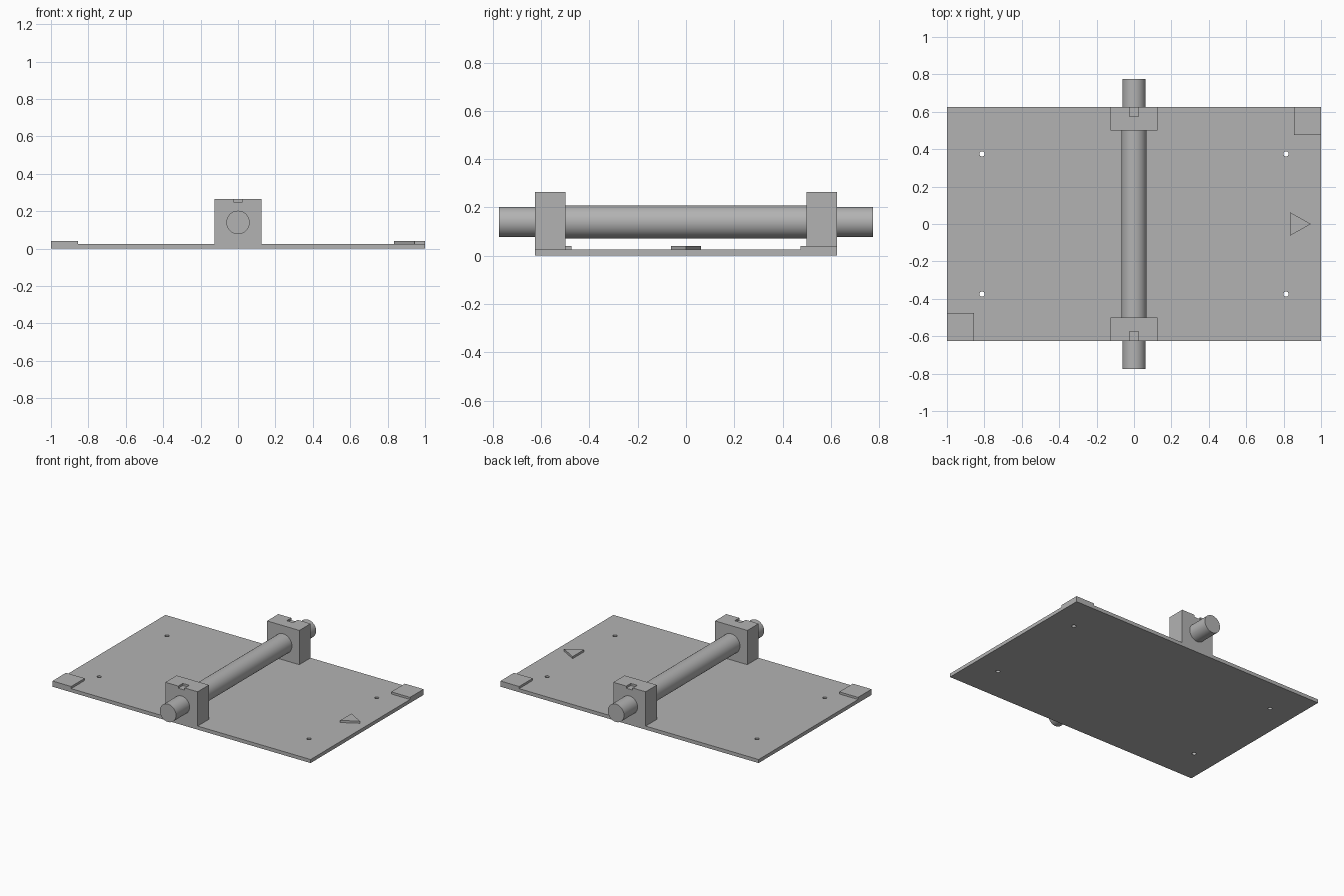
import bpy, bmesh, math
from mathutils import Matrix, Vector

cube = bpy.data.objects.get("Cube")
if cube:
    bpy.data.objects.remove(cube, do_unlink=True)

grey = bpy.data.materials.new("plain grey")
grey.use_nodes = True
grey.diffuse_color = (0.45, 0.45, 0.45, 1)
grey.node_tree.nodes["Principled BSDF"].inputs["Base Color"].default_value = grey.diffuse_color

PLATE_TOP, PAD_TOP, BLOCK_TOP = 0.025, 0.04, 0.265
HALF_Y, SHAFT_Z = 0.625, 0.14


def finish(name, bm):
    bmesh.ops.recalc_face_normals(bm, faces=bm.faces)
    mesh = bpy.data.meshes.new(name)
    bm.to_mesh(mesh)
    bm.free()
    mesh.materials.append(grey)
    obj = bpy.data.objects.new(name, mesh)
    bpy.context.collection.objects.link(obj)
    return obj


def box(name, low, high):
    low, high = Vector(low), Vector(high)
    bm = bmesh.new()
    bmesh.ops.create_cube(bm, size=1, matrix=Matrix.Translation((low + high) / 2)
                          @ Matrix.Diagonal((high - low).to_4d()))
    return finish(name, bm)


def prism(name, outline, bottom, top):
    bm = bmesh.new()
    face = bm.faces.new([bm.verts.new((x, y, bottom)) for x, y in outline])
    side = bmesh.ops.extrude_face_region(bm, geom=[face])["geom"]
    verts = [v for v in side if isinstance(v, bmesh.types.BMVert)]
    bmesh.ops.translate(bm, verts=verts, vec=(0, 0, top - bottom))
    return finish(name, bm)


def cylinder(name, radius, length, centre, along_y=False, sides=48):
    turn = Matrix.Rotation(math.pi / 2 if along_y else 0, 4, "X")
    bm = bmesh.new()
    bmesh.ops.create_cone(bm, cap_ends=True, segments=sides, radius1=radius, radius2=radius,
                          depth=length, matrix=Matrix.Translation(centre) @ turn)
    return finish(name, bm)


def cut(obj, cutter):
    cutter.hide_render = True
    mod = obj.modifiers.new("cut", "BOOLEAN")
    mod.object, mod.solver = cutter, "EXACT"
    bpy.context.view_layer.objects.active = obj
    bpy.ops.object.modifier_apply(modifier=mod.name)
    bpy.data.objects.remove(cutter, do_unlink=True)


def smooth(obj):
    bpy.ops.object.select_all(action="DESELECT")
    obj.select_set(True)
    bpy.context.view_layer.objects.active = obj
    bpy.ops.object.shade_smooth_by_angle(angle=math.radians(30))


# Base plate with four screw holes
plate = box("base_plate", (-1, -HALF_Y, 0), (1, HALF_Y, PLATE_TOP))
for x in (-0.8125, 0.8125):
    for y in (-0.375, 0.375):
        cut(plate, cylinder("hole_cutter", 0.014, 0.2, (x, y, 0), sides=24))

# Bearing blocks with a notch in the outer top edge, and opposite corner pads
for side, label in ((-1, "front"), (1, "back")):
    inner, outer = sorted((side * 0.5, side * HALF_Y))
    block = box(label + "_bearing_block", (-0.125, inner, PLATE_TOP), (0.125, outer, BLOCK_TOP))
    near, far = sorted((side * 0.575, side * 0.7))
    cut(block, box("notch_cutter", (-0.025, near, 0.25), (0.025, far, 0.3)))
    cut(block, cylinder("bore_cutter", 0.068, 0.4, (0, side * HALF_Y, SHAFT_Z), True))
    x0, x1 = sorted((side * 0.855, side))
    y0, y1 = sorted((side * 0.475, side * HALF_Y))
    box(label + "_corner_pad", (x0, y0, PLATE_TOP), (x1, y1, PAD_TOP))

# Direction marker pointing to the left edge
prism("direction_marker", [(0.835, -0.0625), (0.945, 0), (0.835, 0.0625)], PLATE_TOP, PAD_TOP)

# Shaft: thick body between the outer block faces, thinner ends
smooth(cylinder("shaft_body", 0.068, 2 * HALF_Y, (0, 0, SHAFT_Z), True))
smooth(cylinder("shaft_core", 0.0625, 1.55, (0, 0, SHAFT_Z), True))
